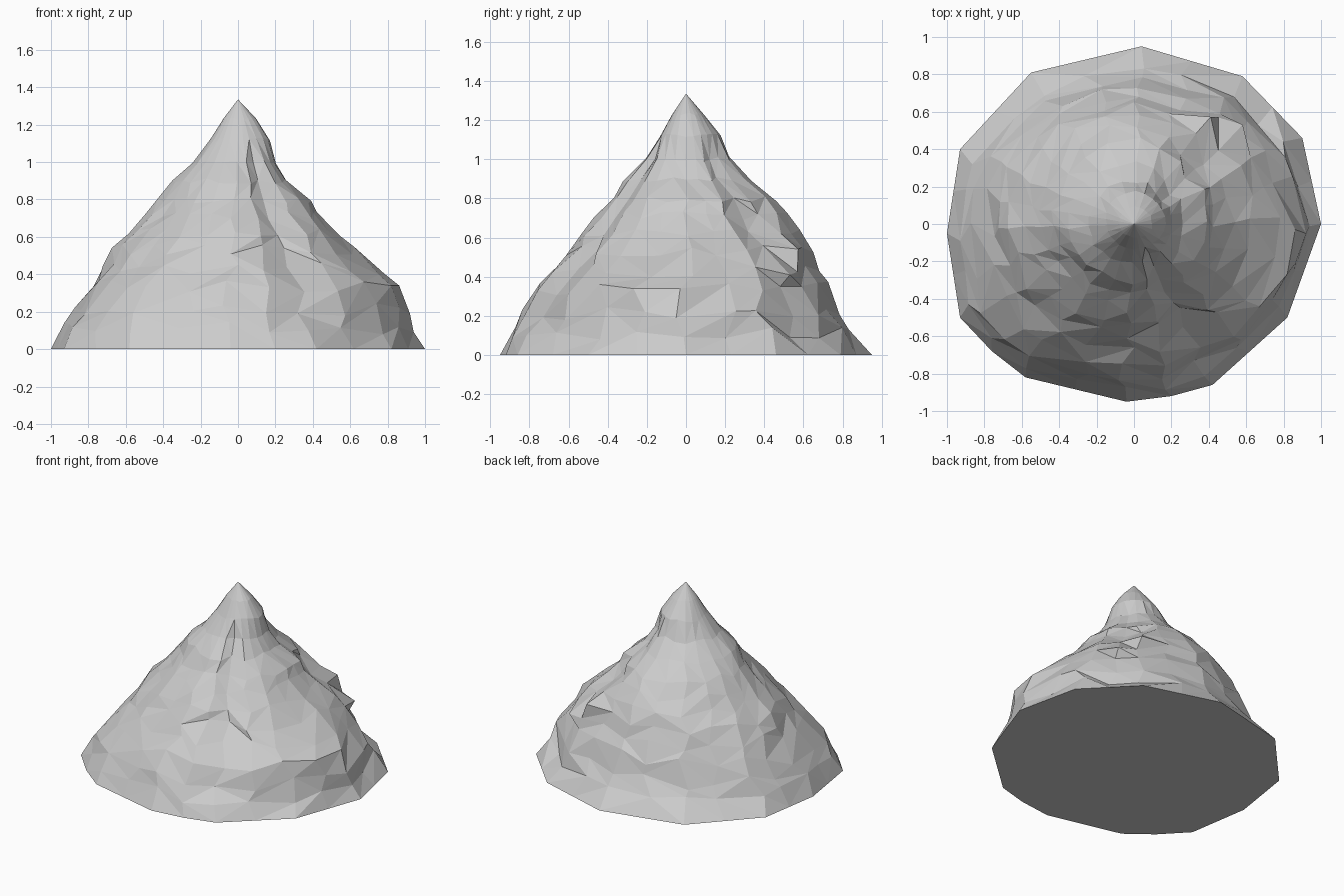
import bpy
import bmesh
import math
import random
from mathutils import Vector

random.seed(4)

default_cube = bpy.data.objects.get("Cube")
if default_cube:
    bpy.data.objects.remove(default_cube, do_unlink=True)

# Rock colour
rock = bpy.data.materials.new("rock_grey")
rock.use_nodes = True
rock_colour = (0.6, 0.6, 0.6, 1)
rock.diffuse_color = rock_colour
rock.node_tree.nodes["Principled BSDF"].inputs["Base Color"].default_value = rock_colour

# Ground outline of the mountain, counter-clockwise from the left side
outline = [(1, 0), (.9, .46), (.58, .79), (.04, .95), (-.55, .81), (-.93, .4),
           (-1, -.05), (-.93, -.5), (-.76, -.68), (-.58, -.82), (-.04, -.95),
           (.2, -.92), (.42, -.86), (.82, -.5)]

# Slope profiles: radius at each height on the four sides
heights = [0, .11, .21, .34, .43, .53, .62, .71, .8, .9, 1, 1.12, 1.23, 1.335]
slopes = [
    [1, .96, .93, .89, .74, .64, .52, .44, .39, .26, .2, .17, .1, 0],      # left
    [.95, .86, .8, .73, .69, .65, .61, .53, .46, .32, .23, .18, .09, 0],   # back
    [1, .95, .9, .78, .73, .69, .58, .5, .43, .35, .24, .15, .08, 0],      # right
    [.95, .9, .86, .77, .7, .58, .53, .45, .36, .3, .21, .13, .07, 0],     # front
]

# Gullies (negative) and shoulders (positive):
# angle, half width in degrees, bottom, top, amount
features = [
    (-64, 14, .12, 1.05, -.07),
    (-92, 14, .46, .9, .02),
    (-45, 25, .08, .32, -.03),
    (29, 30, .08, .39, -.07),
    (20, 9, .1, .26, .05),
    (43, 14, .6, 1.05, -.06),
    (57, 12, .5, .68, .06),
    (40, 14, .4, .5, .06),
    (212, 18, .38, .8, -.04),
    (135, 25, .08, .32, -.03),
]


def base_points():
    """Outline corners, with long edges split in the middle."""
    points = []
    for i, corner in enumerate(outline):
        start = Vector(corner)
        end = Vector(outline[(i + 1) % len(outline)])
        points.append(start)
        if (end - start).length > .35:
            points.append((start + end) / 2)
    return points


def profile_radius(profile, height):
    """Radius of one side profile at any height."""
    for i in range(len(heights) - 1):
        if height <= heights[i + 1]:
            step = (height - heights[i]) / (heights[i + 1] - heights[i])
            return profile[i] + (profile[i + 1] - profile[i]) * step
    return 0


def slope_radius(angle, height):
    """Blend the two side profiles nearest to the angle."""
    turn = (angle / (math.pi / 2)) % 4
    side = int(turn) % 4
    blend = math.sin((turn - int(turn)) * math.pi / 2) ** 2
    first = profile_radius(slopes[side], height)
    second = profile_radius(slopes[(side + 1) % 4], height)
    return first + (second - first) * blend


def feature_offset(angle, height):
    """Sum of the gullies and shoulders at a place on the slope."""
    total = 0
    for centre, width, bottom, top, amount in features:
        away = abs((math.degrees(angle) - centre + 180) % 360 - 180)
        if away < width and bottom <= height <= top:
            total += amount * (1 - (away / width) ** 4)
    return total


def build_mountain():
    bm = bmesh.new()
    ground = base_points()
    count = len(ground)
    rings = [[bm.verts.new((p.x, p.y, 0)) for p in ground]]

    # Stacked irregular rings, with corners shifted along the slope
    for level in heights[1:-1]:
        ring = []
        for p in ground:
            angle = math.atan2(p.y, p.x)
            scale = p.length / slope_radius(angle, 0)
            calm = min(1, 1.4 - level)
            height = level + random.uniform(-.035, .035) * calm
            radius = slope_radius(angle, height) * (1 + (scale - 1) * max(0, 1 - height))
            radius += feature_offset(angle, level) * min(1, radius * 2)
            radius += random.uniform(-.022, .012) * min(1, radius * 2) * calm
            angle += random.uniform(-.06, .06) * calm
            ring.append(bm.verts.new((radius * math.cos(angle),
                                      radius * math.sin(angle), height)))
        rings.append(ring)

    # Facets, split along irregular diagonals
    for low, high in zip(rings, rings[1:]):
        for i in range(count):
            j = (i + 1) % count
            a, b, c, d = low[i], low[j], high[j], high[i]
            if random.random() < .5:
                triangles = ((a, b, c), (a, c, d))
            else:
                triangles = ((a, b, d), (b, c, d))
            for triangle in triangles:
                bm.faces.new(triangle)

    # Pointed summit and flat underside
    peak = bm.verts.new((0, 0, heights[-1]))
    for i in range(count):
        bm.faces.new((rings[-1][i], rings[-1][(i + 1) % count], peak))
    bm.faces.new(list(reversed(rings[0])))

    bmesh.ops.recalc_face_normals(bm, faces=bm.faces[:])
    mesh = bpy.data.meshes.new("mountain")
    bm.to_mesh(mesh)
    bm.free()
    mesh.materials.append(rock)
    mountain = bpy.data.objects.new("mountain", mesh)
    bpy.context.collection.objects.link(mountain)


build_mountain()
